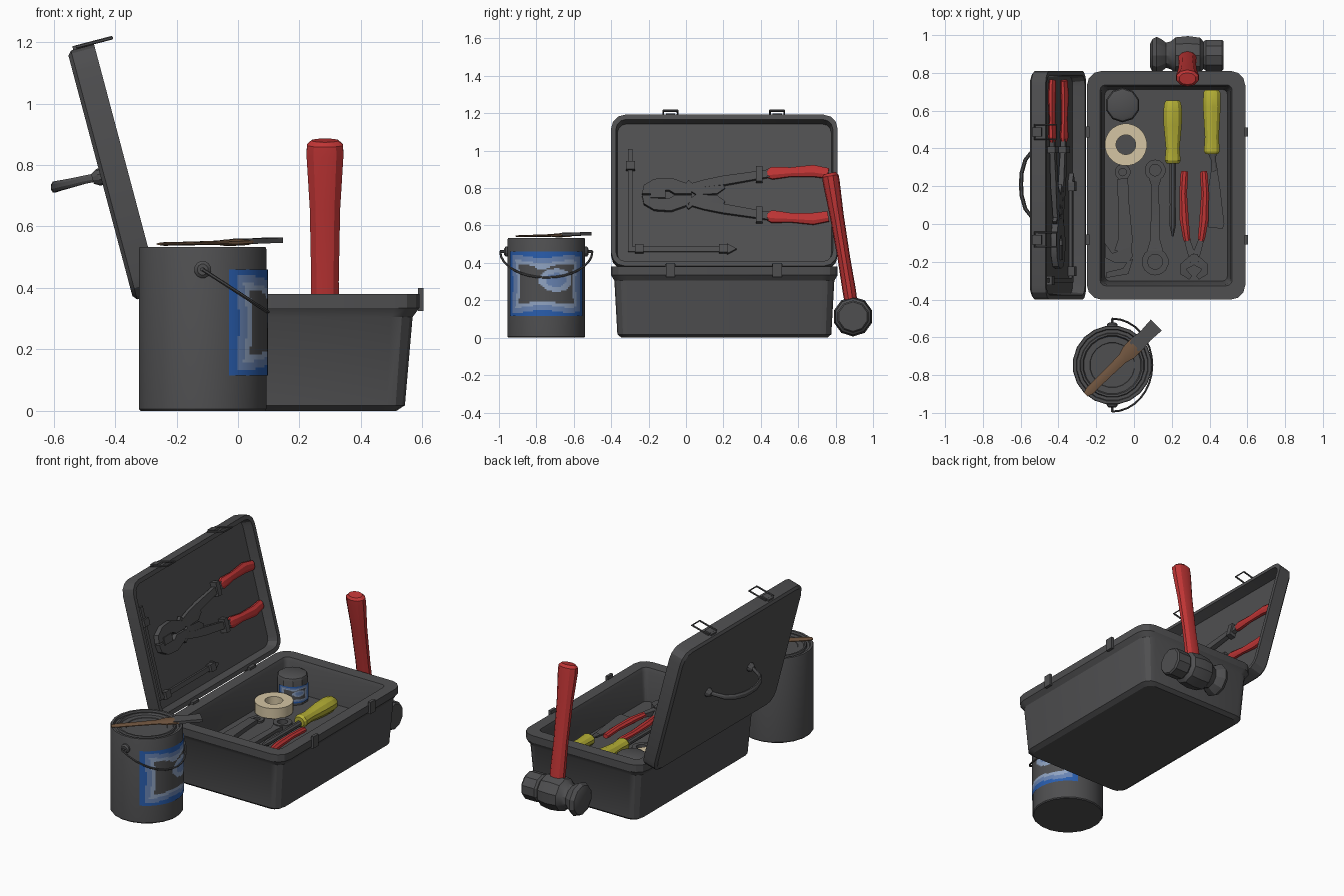
import bpy, bmesh, math
from mathutils import Vector, Matrix

if "Cube" in bpy.data.objects:
    bpy.data.objects.remove(bpy.data.objects["Cube"])
V = Vector

def material(name, rgb):
    m = bpy.data.materials.new(name)
    m.diffuse_color = (*rgb, 1)
    m.use_nodes = True
    m.node_tree.nodes["Principled BSDF"].inputs["Base Color"].default_value = m.diffuse_color
    return m

GREY = material("dark_grey", (0.078, 0.078, 0.081))
RED = material("red_grip", (0.52, 0.035, 0.035))
YELLOW = material("yellow_grip", (0.45, 0.42, 0.035))
TAN = material("tape_tan", (0.66, 0.56, 0.37))
WOOD = material("brown_wood", (0.17, 0.095, 0.052))
BLUE = material("label_blue", (0.022, 0.11, 0.42))
MID = material("label_mid_blue", (0.14, 0.23, 0.45))
LIGHT = material("label_light_blue", (0.28, 0.37, 0.54))

def finish(name, bm, mats, mtx=None):
    bmesh.ops.recalc_face_normals(bm, faces=bm.faces)
    me = bpy.data.meshes.new(name)
    bm.to_mesh(me)
    bm.free()
    for m in mats:
        me.materials.append(m)
    if mtx:
        me.transform(mtx)
    ob = bpy.data.objects.new(name, me)
    bpy.context.collection.objects.link(ob)
    return ob

def loft(name, rings, mat, closed=False, mtx=None):
    bm = bmesh.new()
    vs = [[bm.verts.new(p) for p in r] for r in rings]
    n = len(vs[0])
    for i in range(len(vs) if closed else len(vs) - 1):
        a, b = vs[i], vs[(i + 1) % len(vs)]
        for j in range(n):
            bm.faces.new((a[j], a[(j + 1) % n], b[(j + 1) % n], b[j]))
    if not closed:
        bm.faces.new(vs[0])
        bm.faces.new(vs[-1])
    return finish(name, bm, [mat], mtx)

def tube(name, pts, radii, mat, n=8, flat=1, up=(0, 0, 1), closed=False, mtx=None):
    """Sweep an n-sided section along pts; flat squashes it along up."""
    pts = [V(p) for p in pts]
    if not isinstance(radii, (list, tuple)):
        radii = [radii] * len(pts)
    k, rings = len(pts), []
    grow = 1 / math.cos(math.pi / 4) if n == 4 else 1
    for i, p in enumerate(pts):
        a = pts[(i - 1) % k] if closed or i else p
        b = pts[(i + 1) % k] if closed or i < k - 1 else p
        t = (b - a).normalized()
        side = t.cross(V(up)).normalized()
        upv = side.cross(t)
        rings.append([p + radii[i] * grow * (math.cos(q) * side + flat * math.sin(q) * upv)
                      for q in [2 * math.pi * (j + 0.5) / n for j in range(n)]])
    return loft(name, rings, mat, closed, mtx)

def lathe(name, base, axis, prof, mat, n=16, closed=False, mtx=None):
    rot = V(axis).to_track_quat('Z', 'Y')
    rings = [[V(base) + rot @ V((r * math.cos(2 * math.pi * (j + .5) / n), r * math.sin(2 * math.pi * (j + .5) / n), h))
              for j in range(n)] for h, r in prof]
    return loft(name, rings, mat, closed, mtx)

def block(name, lo, hi, mat=GREY, mtx=None):
    rings = [[V((x, y, z)) for x, y in ((lo[0], lo[1]), (hi[0], lo[1]), (hi[0], hi[1]), (lo[0], hi[1]))]
             for z in (lo[2], hi[2])]
    return loft(name, rings, mat, mtx=mtx)

def plate(name, pts, z0, z1, mat=GREY, mtx=None):
    return loft(name, [[V((x, y, z)) for x, y in pts] for z in (z0, z1)], mat, mtx=mtx)

def round_rect(cx, cy, hx, hy, r, z, seg=3):
    out = []
    for q, (sx, sy) in enumerate(((1, 1), (-1, 1), (-1, -1), (1, -1))):
        for k in range(seg + 1):
            a = math.pi / 2 * (q + k / seg)
            out.append(V((cx + sx * (hx - r) + r * math.cos(a), cy + sy * (hy - r) + r * math.sin(a), z)))
    return out

# Toolbox base: tapered tub with thick rim and shallow inner floor
FLOOR = 0.18
loft("toolbox_base", [round_rect(0.17, 0.205, *s) for s in (
    (.345, .55, .05, 0), (.373, .572, .06, .018), (.398, .588, .07, .305), (.42, .606, .08, .335),
    (.42, .606, .08, .38), (.35, .532, .03, .38), (.342, .524, .03, .355), (.325, .508, .03, FLOOR))], GREY)

# Lid: local x runs up the lid, local z points out of its back
LID = Matrix(((-.257, 0, -.966, -.253), (0, 1, 0, 0), (.966, 0, -.257, .383), (0, 0, 0, 1)))
loft("toolbox_lid", [round_rect(.419, .205, *s) for s in (
    (.405, .591, .07, .09), (.419, .605, .075, .078), (.419, .605, .075, 0),
    (.393, .58, .055, 0), (.385, .572, .05, .065))], GREY, mtx=LID)

# Hinges, catches and wire latches, one pair each
for i, y in enumerate((-.083, .487)):
    block(f"hinge_{i}", (-.275, y - .028, .345), (-.235, y + .028, .395))
    block(f"box_catch_{i}", (.585, y - .025, .325), (.603, y + .025, .40))
    block(f"latch_mount_{i}", (.83, y - .025, .02), (.85, y + .025, .07), mtx=LID)
    tube(f"wire_latch_{i}", [(-.525, y - .038, 1.184), (-.41, y - .038, 1.214),
                             (-.41, y + .038, 1.214), (-.525, y + .038, 1.184)], .006, GREY, 6, closed=True)

# Carrying handle on the back of the lid
tube("lid_handle", [(-.46, .0, .76), (-.50, .015, .752), (-.54, .035, .742), (-.575, .08, .734), (-.595, .15, .729),
                    (-.598, .21, .728), (-.595, .27, .729), (-.575, .34, .734), (-.54, .385, .742),
                    (-.50, .405, .752), (-.46, .42, .76)],
     [.009, .009, .010, .011, .012, .012, .012, .011, .010, .009, .009], GREY, 8, 1.6)
for i, y in enumerate((0, .42)):
    lathe(f"handle_mount_{i}", (-.435, y, .765), (-.966, 0, -.257), ((0, .028), (.02, .028), (.04, .016)), GREY, 10)

# Bolt cutter held in the lid (local: height, y, depth)
def lz(z): return (z - .373) / .966
for s, tag in ((1, "upper"), (-1, "lower")):
    P = lambda y, d: (lz(.765 + s * d), y, .045)
    plate(f"cutter_jaw_{tag}", [P(y, d)[:2] for y, d in ((-.235, .004), (-.225, .05), (-.17, .082), (-.08, .088),
          (.0, .06), (.03, .035), (.03, .004), (-.06, .004), (-.09, .022), (-.15, .022), (-.18, .004))], .03, .062, mtx=LID)
    tube(f"cutter_link_{tag}", [P(0, .06), P(.06, .018), P(.16, .028), P(.2, .05)], [.022, .02, .025, .018], GREY, 4, .5, mtx=LID)
    tube(f"cutter_arm_{tag}", [P(.02, .035), P(.1, .06), P(.2, .075), P(.45, .115)], [.022, .02, .025, .02], GREY, 4, .6, mtx=LID)
    block(f"cutter_clip_{tag}", (lz(.765 + s * .108) - .042, .375, .022), (lz(.765 + s * .108) + .042, .41, .064), mtx=LID)
    tube(f"cutter_grip_{tag}", [P(.435, .113), P(.46, .116), P(.56, .122), P(.68, .128), P(.76, .115)],
         [.024, .036, .027, .034, .03], RED, 8, .6, mtx=LID)
block("cutter_pivot", (lz(.745), -.19, .024), (lz(.79), -.11, .06), mtx=LID)

# Measuring square held in the lid
block("square_upright", (lz(.475), -.31, .045), (lz(1.01), -.285, .062), mtx=LID)
block("square_blade", (lz(.463), -.31, .045), (lz(.49), .25, .062), mtx=LID)
for i, (y, z) in enumerate(((-.298, .92), (-.25, .477), (.2, .477))):
    block(f"square_clip_{i}", (lz(z) - .022, y - .024, .03), (lz(z) + .022, y + .024, .064), mtx=LID)
plate("square_tip", [(lz(.45), .22), (lz(.477), .27), (lz(.505), .22)], .04, .064, mtx=LID)

# Hammer leaning on the back of the box
lathe("hammer_head", (.085, .893, .113), (1, 0, 0), ((0, .065), (.012, .09), (.035, .103), (.06, .09), (.085, .07), (.11, .078),
      (.135, .1), (.2, .107), (.265, .098), (.283, .076), (.295, .086), (.38, .086), (.39, .078)), GREY, 10)
tube("hammer_handle", [(.283, .888, .15), (.283, .873, .25), (.283, .845, .42), (.283, .805, .66), (.283, .777, .83),
                       (.283, .772, .865), (.283, .769, .88)],
     [.046, .05, .047, .052, .063, .062, .045], RED, 10, .72, up=(0, 1, 0))

# Paint cans with a wrapped, banded label
def label(name, x, y, z0, z1, r, facing):
    bm, nu, nv, half = bmesh.new(), 48, 40, math.radians(66)
    g = [[bm.verts.new((x + r * math.cos(facing + half * (2 * i / nu - 1)),
                        y + r * math.sin(facing + half * (2 * i / nu - 1)), z0 + (z1 - z0) * j / nv))
          for j in range(nv + 1)] for i in range(nu + 1)]
    for i in range(nu):
        for j in range(nv):
            s, v = (2 * i + 1) / nu - 1, (2 * j + 1) / nv - 1
            d = min(1 - abs(s), (1 - abs(v)) * .85) + .035 * math.sin(5 * s + 2) * math.cos(4 * v)
            hole = math.hypot((s - .22) / .38, (v - .12) / .36)
            notch = math.hypot((s + .1) / .25, (v - .75) / .3)
            k = 0 if d < .13 else 1 if d < .26 else 2 if d < .36 else 3
            if k == 3 and (hole < 1 or notch < 1):
                k = 1 if hole < .6 else 2
            f = bm.faces.new((g[i][j], g[i + 1][j], g[i + 1][j + 1], g[i][j + 1]))
            f.material_index = k
    return finish(name, bm, [BLUE, MID, LIGHT, GREY])

CX, CY = -.115, -.747
lathe("paint_can", (CX, CY, 0), (0, 0, 1), ((0, .205), (.006, .21), (.525, .21), (.533, .207), (.533, .192), (.52, .188),
      (.52, .172), (.532, .168), (.532, .158), (.52, .152), (.52, .12), (.517, .118)), GREY, 20)
label("paint_can_label", CX, CY, .115, .46, .2125, 0)
for s, tag in ((-1, "front"), (1, "back")):
    lathe(f"can_ear_{tag}", (CX, CY + s * .195, .46), (0, s, 0), ((0, .028), (.022, .028), (.03, .018)), GREY, 12)
    tube(f"bail_hook_{tag}", [(CX, CY + s * .2, .46), (CX, CY + s * .248, .46)], .008, GREY, 6)
tube("can_bail", [(CX + .212 * math.sin(q), CY - .246 * math.cos(q), .46 - .138 * math.sin(q))
                  for q in [math.pi * k / 16 for k in range(17)]], .006, GREY, 6)
lathe("small_can", (-.06, .63, FLOOR), (0, 0, 1), ((0, .092), (.15, .092), (.165, .085), (.172, .07)), GREY, 10)
label("small_can_label", -.06, .63, FLOOR + .015, FLOOR + .12, .0935, math.radians(-45))

# Paint brush resting on the can
tube("brush_handle", [(-.255, -.903, .543), (-.235, -.883, .543), (-.14, -.79, .545), (-.06, -.712, .547),
                      (-.03, -.682, .547), (.02, -.632, .55)], [.015, .025, .026, .03, .045, .046], WOOD, 8, .25)
tube("brush_head", [(.0, -.652, .552), (.02, -.632, .552), (.06, -.593, .553), (.118, -.535, .555)],
     [.032, .042, .036, .041], GREY, 4, .22)

# Roll of tape
lathe("tape_roll", (-.043, .42, FLOOR + .012), (0, 0, 1), ((0, .112), (.065, .112), (.065, .052), (0, .052)), TAN, 24, True)

# Screwdriver
tube("screwdriver_grip", [(.205, y, .225) for y in (.655, .64, .60, .52, .40, .335, .32)],
     [.036, .046, .052, .05, .038, .044, .034], YELLOW, 10, .9)
tube("screwdriver_shaft", [(.205, y, .215) for y in (.33, .1, .0, -.065)], [.018, .017, .02, .005], GREY, 8)

# Scraper
tube("scraper_grip", [(.412, y, .22) for y in (.71, .695, .62, .46, .385, .37)],
     [.038, .047, .049, .039, .044, .034], YELLOW, 10, .8)
tube("scraper_neck", [(.415, .38, .212), (.42, .34, .21), (.425, .28, .205)], [.026, .014, .02], GREY, 8, .6)
plate("scraper_blade", [(.412, .31), (.438, .31), (.455, .2), (.478, .0), (.47, -.025), (.395, -.018), (.395, .2)], .197, .207)

# Pliers: mirrored grips and jaws
for s, tag in ((-1, "left"), (1, "right")):
    Q = lambda d, y: (.318 + s * d, y, .21)
    tube(f"pliers_grip_{tag}", [Q(.05, .28), Q(.052, .26), Q(.058, .16), Q(.052, .02), Q(.04, -.07), Q(.036, -.09)],
         [.018, .022, .022, .026, .021, .018], RED, 8, .8)
    tube(f"pliers_jaw_{tag}", [Q(.037, -.085), Q(.012, -.165), Q(-.02, -.2), Q(-.055, -.225), Q(-.055, -.255), Q(-.018, -.285)],
         [.015, .02, .026, .022, .02, .012], GREY, 4, .8)
lathe("pliers_pivot", (.318, -.185, .2), (0, 0, 1), ((0, .03), (.035, .028)), GREY, 10)

# Ring spanner and adjustable spanner
def ring(name, x, y, r, hole, h):
    lathe(name, (x, y, FLOOR), (0, 0, 1), ((0, r), (h, r), (h, hole), (0, hole)), GREY, 14, True)
for tag, y, r in (("small", .285, .056), ("large", -.2, .072)):
    ring(f"ring_spanner_{tag}_end", .112, y, r, r * .55, .035)
tube("ring_spanner_shaft", [(.112, .24, .195), (.112, .2, .195), (.112, -.08, .195), (.112, -.14, .195)],
     [.032, .02, .025, .042], GREY, 4, .5)
ring("adjustable_end", -.06, .275, .042, .02, .012)
tube("adjustable_shaft", [(-.06, .24, .194), (-.055, .1, .194), (-.045, -.08, .194), (-.06, -.15, .194)],
     [.028, .03, .038, .045], GREY, 4, .45)
plate("adjustable_jaw", [(-.155, -.1), (-.115, -.155), (-.02, -.12), (-.005, -.17), (-.03, -.205), (-.10, -.205),
                         (-.15, -.18)], FLOOR, .215)
plate("adjustable_slider", [(-.145, -.285), (-.03, -.265), (-.005, -.185), (-.035, -.2), (-.06, -.235), (-.145, -.255)], FLOOR, .21)

# Smooth rounded areas, keep edges sharp
for o in bpy.context.scene.objects:
    o.select_set(True)
    bpy.context.view_layer.objects.active = o
bpy.ops.object.shade_smooth_by_angle(angle=math.radians(28))
